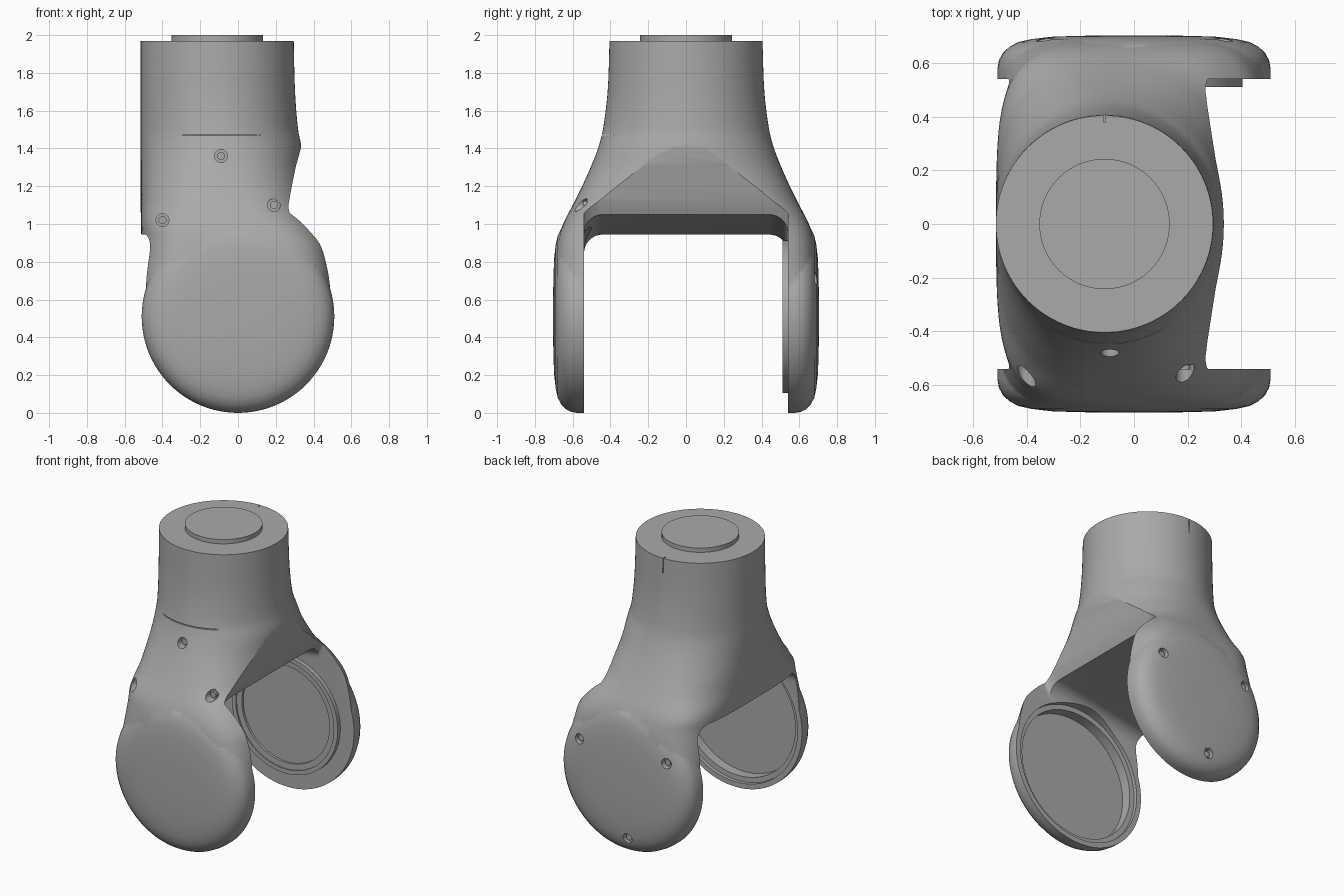
import bpy, bmesh, math

if "Cube" in bpy.data.objects:
    bpy.data.objects.remove(bpy.data.objects["Cube"])

grey = bpy.data.materials.new("cast_grey")
grey.diffuse_color = (0.40, 0.40, 0.40, 1)
grey.use_nodes = True
grey.node_tree.nodes["Principled BSDF"].inputs["Base Color"].default_value = grey.diffuse_color


def skin(name, rings):
    """Closed solid through a stack of equal-length rings."""
    bm = bmesh.new()
    rows = [[bm.verts.new(p) for p in r] for r in rings]
    n = len(rows[0])
    for a, b in zip(rows, rows[1:]):
        for i in range(n):
            j = (i + 1) % n
            bm.faces.new((a[i], a[j], b[j], b[i]))
    bm.faces.new(rows[0][::-1])
    bm.faces.new(rows[-1])
    bmesh.ops.recalc_face_normals(bm, faces=bm.faces)
    me = bpy.data.meshes.new(name)
    bm.to_mesh(me)
    bm.free()
    ob = bpy.data.objects.new(name, me)
    bpy.context.collection.objects.link(ob)
    me.materials.append(grey)
    return ob


def lathe_y(name, prof, x=0, z=0.51, seg=96):
    """Solid of revolution about a y axis; prof holds (radius, y)."""
    return skin(name, [[(x + r * math.cos(t * math.tau / seg), y,
                         z + r * math.sin(t * math.tau / seg)) for t in range(seg)]
                       for r, y in prof])


def box(name, x0, x1, y0, y1, z0, z1):
    return skin(name, [[(x0, y0, z), (x1, y0, z), (x1, y1, z), (x0, y1, z)] for z in (z0, z1)])


def boolean(ob, tool, op):
    m = ob.modifiers.new(op.lower(), 'BOOLEAN')
    m.operation, m.object, m.solver = op, tool, 'EXACT'
    bpy.context.view_layer.objects.active = ob
    bpy.ops.object.modifier_apply(modifier=m.name)
    bpy.data.objects.remove(tool)


def smooth(ob, deg=30):
    bpy.ops.object.select_all(action='DESELECT')
    ob.select_set(True)
    bpy.context.view_layer.objects.active = ob
    bpy.ops.object.shade_smooth_by_angle(angle=math.radians(deg))


# Sections of the fork: z, left x, right x, half depth, roundness exponent
KEYS = [(0.40, -.49, .49, .69, 7), (0.51, -.505, .505, .692, 7),
        (0.65, -.505, .505, .695, 6.5), (0.80, -.508, .498, .69, 5),
        (0.90, -.51, .48, .68, 4.3), (0.99, -.514, .42, .655, 4),
        (1.10, -.515, .37, .60, 3), (1.20, -.515, .35, .55, 2.6),
        (1.30, -.515, .34, .505, 2.3), (1.41, -.515, .335, .463, 2.1),
        (1.50, -.515, .318, .44, 2), (1.70, -.515, .302, .415, 2),
        (1.97, -.515, .295, .405, 2)]


def slope(i, k):
    a, b = KEYS[max(i - 1, 0)], KEYS[min(i + 1, len(KEYS) - 1)]
    return (b[k] - a[k]) / (b[0] - a[0])


def section(z, xl, xr, d, n, seg=112):
    c, w = (xl + xr) / 2, (xr - xl) / 2
    pts = []
    for i in range(seg):
        a = math.tau * i / seg
        ca, sa = math.cos(a), math.sin(a)
        pts.append((c + w * math.copysign(abs(ca) ** (2 / n), ca),
                    d * math.copysign(abs(sa) ** (2 / n), sa), z))
    return pts


rings = []
for i in range(len(KEYS) - 1):
    a, b = KEYS[i], KEYS[i + 1]
    h = b[0] - a[0]
    for s in range(4):
        t = s / 4
        vals = [(2*t**3 - 3*t*t + 1) * a[k] + (t**3 - 2*t*t + t) * h * slope(i, k)
                + (3*t*t - 2*t**3) * b[k] + (t**3 - t*t) * h * slope(i + 1, k)
                for k in range(1, 5)]
        rings.append(section(a[0] + h * t, *vals))
rings.append(section(*KEYS[-1]))
fork = skin("fork_body", rings)

# Round joint housings with softened outer rims
rim = [(.15, .703), (.3, .699), (.38, .690), (.43, .679), (.465, .661),
       (.49, .637), (.504, .61), (.51, .575)]
boolean(fork, lathe_y("housings", [(r, -y) for r, y in rim] + [(r, y) for r, y in rim[::-1]]),
        'UNION')

# Slot between the arms, filleted into the side walls
SLOT = [(1, -.5), (1, 1.6), (.4, 1.6), (.335, 1.41), (.305, 1.3), (.285, 1.2),
        (.27, 1.12), (.24, 1.05), (-.42, .945), (-1, .94), (-1, -.5)]
R = 0.1
half = [(.54 - R + R * math.sin(k * math.pi / 16), R * (1 - math.cos(k * math.pi / 16)))
        for k in range(9)]
slices = [(-y, dz) for y, dz in half[::-1]] + half
boolean(fork, skin("slot", [[(x, y, z - (dz if z > 0 else 0)) for x, z in SLOT]
                            for y, dz in slices]), 'DIFFERENCE')

# Stepped bore in the front housing
boolean(fork, lathe_y("bore", [(.475, -.50), (.475, -.565), (.44, -.566), (.44, -.635)]),
        'DIFFERENCE')

# Screw holes: x, z, surface y, inward direction
screws = [(-.09, 1.36, -.475, 1), (-.40, 1.02, -.52, 1), (.19, 1.10, -.56, 1)]
for deg in (31, 148, 265):
    a = math.radians(deg)
    screws.append((.39 * math.cos(a), .51 + .39 * math.sin(a), .688, -1))
for x, z, y, s in screws:
    boolean(fork, lathe_y("hole", [(.034, y - s * .15), (.034, y + s * .035)], x, z, 32),
            'DIFFERENCE')
    head = lathe_y("screw_head", [(.021, y + s * .018), (.021, y + s * .04)], x, z, 24)
    smooth(head)

# Fine parting grooves on the front and at the back of the neck
boolean(fork, box("groove", -.4, .3, -.6, -.385, 1.468, 1.474), 'DIFFERENCE')
boolean(fork, box("slit", -.113, -.107, .38, .5, 1.87, 2.1), 'DIFFERENCE')
smooth(fork)

# Raised bearing flange inside the back housing, with a stepped recess
flange = lathe_y("bearing_flange", [(.405, .56), (.405, .511)])
boolean(flange, lathe_y("recess", [(.375, .50), (.375, .52), (.335, .521), (.335, .537)]),
        'DIFFERENCE')
smooth(flange)

# Round cap on the neck
cap = skin("neck_cap", [[(-.11 + .243 * math.cos(i * math.tau / 64),
                          .243 * math.sin(i * math.tau / 64), z) for i in range(64)]
                        for z in (1.96, 2.0)])
smooth(cap)
